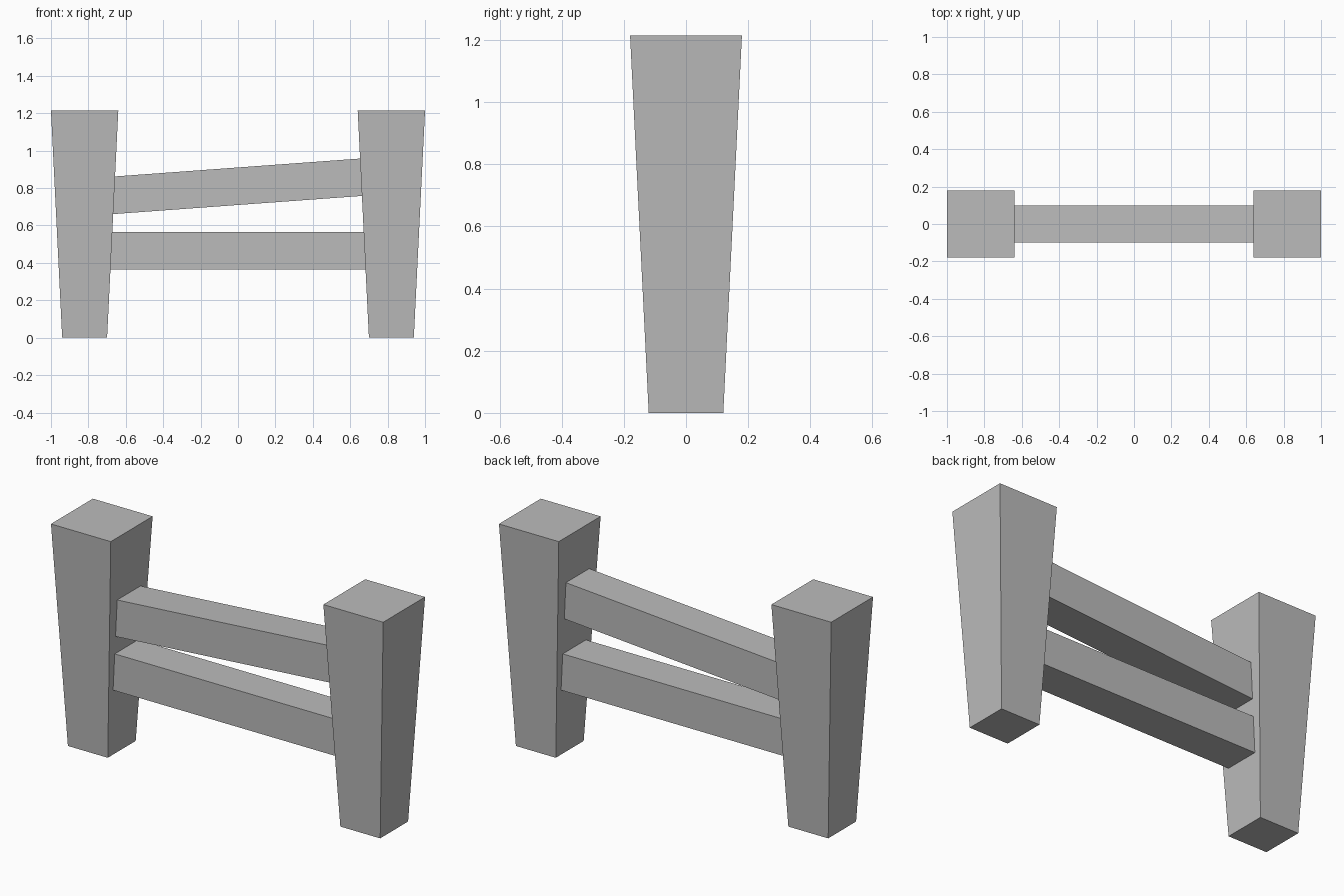
import bpy
import bmesh
from math import atan, cos, hypot
from mathutils import Matrix, Vector

cube = bpy.data.objects.get("Cube")
if cube:
    bpy.data.objects.remove(cube, do_unlink=True)

# Plain grey
grey = bpy.data.materials.new("grey")
grey.use_nodes = True
color = (0.5, 0.5, 0.5, 1)
grey.diffuse_color = color
grey.node_tree.nodes["Principled BSDF"].inputs["Base Color"].default_value = color


def add_box(name, size, location, rotation_y=0, bottom_scale=1):
    """Add a flat-shaded box, optionally narrowed at its bottom."""
    bm = bmesh.new()
    bmesh.ops.create_cube(bm, size=1)
    for v in bm.verts:
        taper = bottom_scale if v.co.z < 0 else 1
        v.co = Vector((v.co.x * size[0] * taper, v.co.y * size[1] * taper, v.co.z * size[2]))
    bmesh.ops.rotate(bm, verts=bm.verts, matrix=Matrix.Rotation(rotation_y, 3, "Y"))
    mesh = bpy.data.meshes.new(name)
    bm.to_mesh(mesh)
    bm.free()
    mesh.materials.append(grey)
    obj = bpy.data.objects.new(name, mesh)
    obj.location = location
    bpy.context.collection.objects.link(obj)
    return obj


# Posts, wider at the top
height = 1.215
for side, x in (("left", 0.82), ("right", -0.82)):
    add_box(side + "_post", (0.36, 0.36, height), (x, 0, height / 2), bottom_scale=2 / 3)

# Rails, with their ends buried in the posts
span, thick = 1.5, 0.2
add_box("lower_rail", (span, thick, thick), (0, 0, 0.465))
slope = 0.073
add_box("upper_rail", (span, thick, thick), (0, 0, 0.81), rotation_y=-atan(slope))
